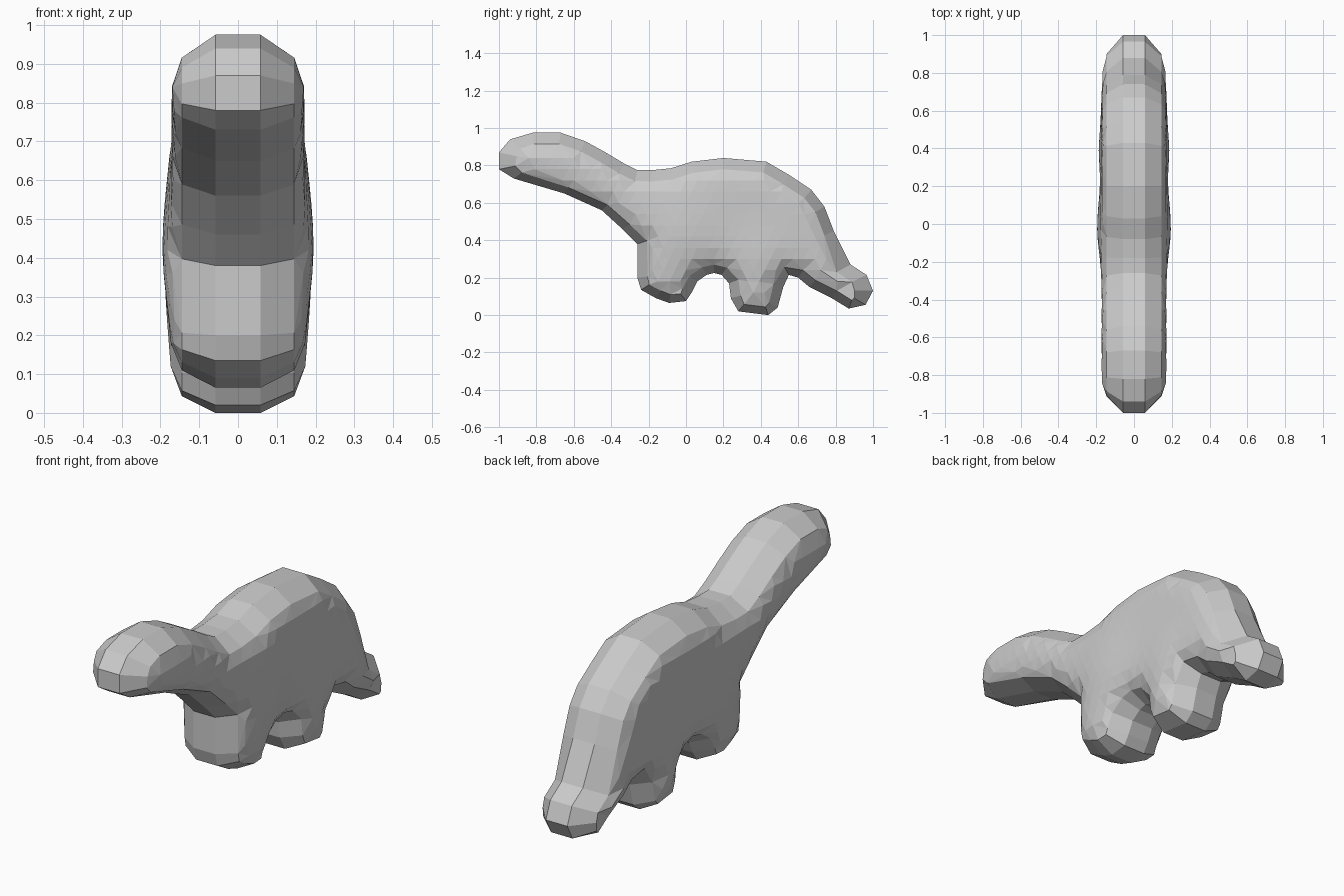
import bpy
import bmesh
from math import exp, hypot
from mathutils import Vector
from mathutils.geometry import delaunay_2d_cdt, intersect_point_line

if "Cube" in bpy.data.objects:
    bpy.data.objects.remove(bpy.data.objects["Cube"], do_unlink=True)

# Body silhouette as (y, z), clockwise from the snout
head_and_back = [(-1, .78), (-1, .87), (-.94, .94), (-.82, .975), (-.67, .975),
                 (-.54, .93), (-.43, .87), (-.33, .81), (-.26, .775), (-.18, .775),
                 (-.08, .785), (.03, .82), (.2, .84), (.43, .82), (.55, .75), (.67, .67)]
tail = [(.74, .58), (.79, .45), (.88, .27), (.965, .215), (1, .13), (.96, .055),
        (.87, .035), (.78, .09), (.66, .15), (.6, .2), (.55, .215)]
rear_leg = [(.52, .15), (.49, .04), (.44, 0), (.28, .02), (.24, .09), (.23, .17)]
belly = [(.19, .215), (.15, .225), (.11, .215), (.06, .18)]
front_leg = [(.03, .12), (0, .075), (-.09, .065), (-.16, .09), (-.24, .135),
             (-.26, .2), (-.26, .38)]
throat = [(-.34, .46), (-.45, .56), (-.65, .65), (-.92, .73)]
outline = [Vector(p) for p in head_and_back + tail + rear_leg + belly + front_leg + throat]
count = len(outline)

RIM_X, EDGE_X = .058, .145


def inset_point(i):
    """Move an outline point inward, further at the snout and tail tips."""
    before, here, after = outline[i - 1], outline[i], outline[(i + 1) % count]
    step = (here - before).normalized() + (after - here).normalized()
    normal = Vector((-step.y, step.x)).normalized()
    along = .1 if abs(here.x) > .85 else .055
    up = .06 if normal.y > 0 else .045
    if here.x < -.3 and normal.y < 0:
        up = .035
    return here - Vector((normal.x * along, normal.y * up))


inner = [inset_point(i) for i in range(count)]


def edge_distance(p):
    """Distance from a point to the inset loop."""
    best = 9
    for i in range(count):
        a, b = inner[i - 1], inner[i]
        near, t = intersect_point_line(p, a, b)
        near = a.lerp(b, min(max(t, 0), 1))
        best = min(best, (p - near.to_2d()).length)
    return best


def is_inside(p):
    inside = False
    for i in range(count):
        a, b = inner[i - 1], inner[i]
        if (a.y > p.y) != (b.y > p.y):
            if p.x < a.x + (p.y - a.y) * (b.x - a.x) / (b.y - a.y):
                inside = not inside
    return inside


def bump(p, y, z, size):
    return exp(-(hypot(p.x - y, p.y - z) / size) ** 2)


def side_x(p):
    """Half width of the body: soft edge plus shoulder and hip swellings."""
    swell = .022 * bump(p, -.02, .43, .2) + .014 * bump(p, .4, .3, .16)
    soft = 1 - exp(-edge_distance(p) / .03)
    return EDGE_X + (.028 + swell) * soft


# Fill points for the flanks
points = list(inner)
spacing = .06
for row in range(17):
    for col in range(-17, 18):
        p = Vector(((col + .5 * (row % 2)) * spacing, row * spacing))
        if is_inside(p) and edge_distance(p) > .025:
            points.append(p)
loop_edges = [(i, (i + 1) % count) for i in range(count)]
flank = delaunay_2d_cdt(points, loop_edges, [], 1, 1e-5)

bm = bmesh.new()

# Flat rim and its bevels
rings = []
for x, loop in ((-EDGE_X, inner), (-RIM_X, outline), (RIM_X, outline), (EDGE_X, inner)):
    rings.append([bm.verts.new((x, p.x, p.y)) for p in loop])
for ring_a, ring_b in zip(rings, rings[1:]):
    for i, j in loop_edges:
        bm.faces.new((ring_a[i], ring_a[j], ring_b[j], ring_b[i]))

# Mirrored flanks
for side in (-1, 1):
    verts = [bm.verts.new((side * side_x(p), p.x, p.y)) for p in flank[0]]
    for face in flank[2]:
        bm.faces.new([verts[i] for i in face])

bmesh.ops.remove_doubles(bm, verts=bm.verts, dist=.0005)
bmesh.ops.recalc_face_normals(bm, faces=bm.faces)
mesh = bpy.data.meshes.new("dinosaur_body")
bm.to_mesh(mesh)
bm.free()

# Single plain colour
grey = bpy.data.materials.new("plain grey")
grey.use_nodes = True
grey.diffuse_color = (.6, .6, .6, 1)
grey.node_tree.nodes["Principled BSDF"].inputs["Base Color"].default_value = (.6, .6, .6, 1)
mesh.materials.append(grey)

body = bpy.data.objects.new("dinosaur_body", mesh)
bpy.context.collection.objects.link(body)
